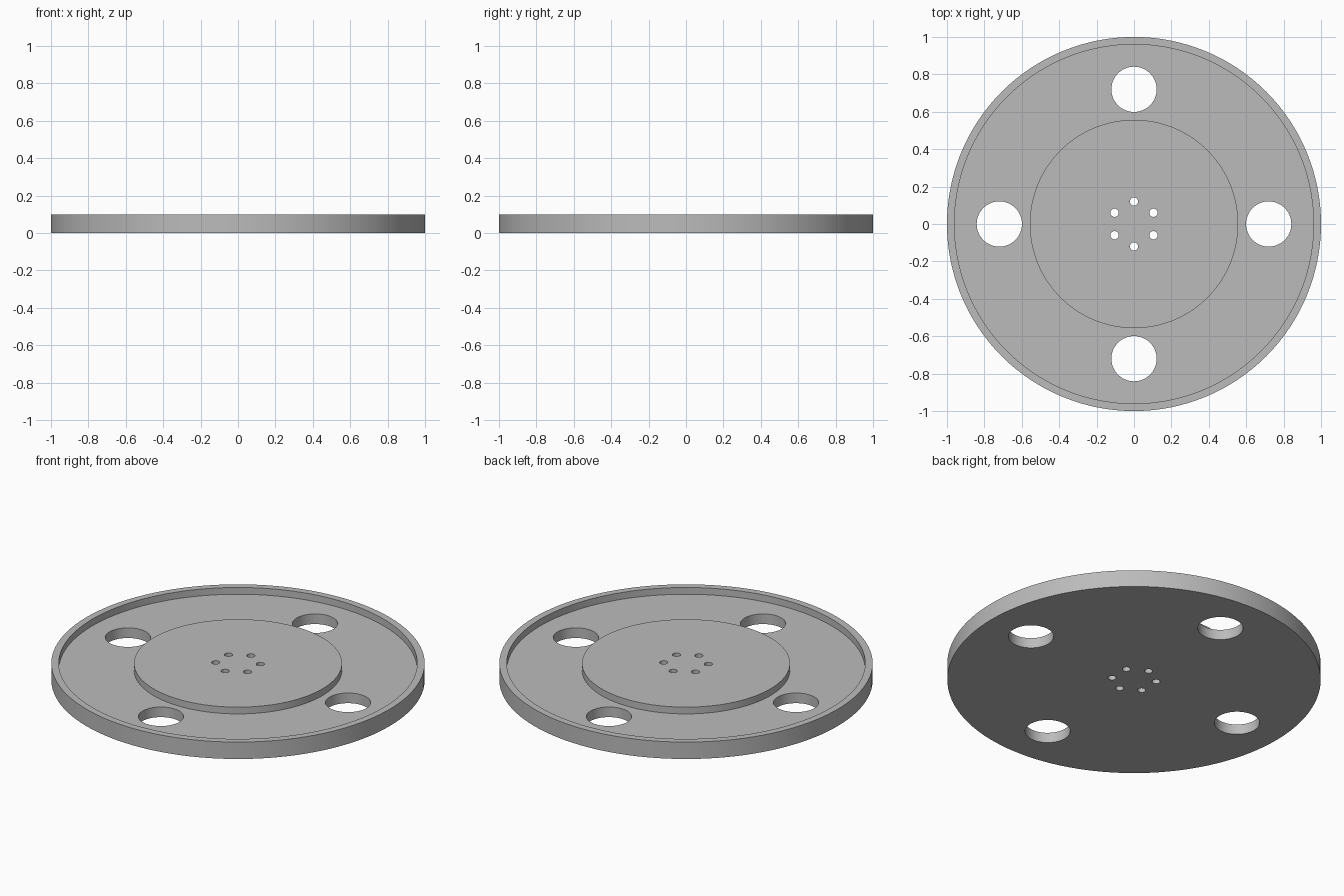
import bpy, bmesh
from math import cos, sin, pi, radians, tau

cube = bpy.data.objects.get("Cube")
if cube:
    bpy.data.objects.remove(cube, do_unlink=True)

HEIGHT, FLOOR = 0.1, 0.06
RIM_OUT, RIM_IN, HUB = 1.0, 0.96, 0.557

grey = bpy.data.materials.new("plain grey")
grey.use_nodes = True
colour = (0.5, 0.5, 0.5, 1)
grey.diffuse_color = colour
grey.node_tree.nodes["Principled BSDF"].inputs["Base Color"].default_value = colour


def make_object(name, bm):
    bmesh.ops.recalc_face_normals(bm, faces=bm.faces)
    mesh = bpy.data.meshes.new(name)
    bm.to_mesh(mesh)
    bm.free()
    mesh.materials.append(grey)
    obj = bpy.data.objects.new(name, mesh)
    bpy.context.collection.objects.link(obj)
    return obj


def add_cylinder(bm, x, y, radius, segments):
    """Upright prism tall enough to pass through the whole plate."""
    ring = [bm.verts.new((x + radius * cos(tau * i / segments),
                          y + radius * sin(tau * i / segments), -HEIGHT))
            for i in range(segments)]
    base = bm.faces.new(ring)
    top = bmesh.ops.extrude_face_region(bm, geom=[base])["geom"]
    bmesh.ops.translate(bm, vec=(0, 0, 3 * HEIGHT),
                        verts=[v for v in top if isinstance(v, bmesh.types.BMVert)])


# Turned plate: flat underside, raised rim, recessed floor, raised hub
profile = [(0, 0), (RIM_OUT, 0), (RIM_OUT, HEIGHT), (RIM_IN, HEIGHT),
           (RIM_IN, FLOOR), (HUB, FLOOR), (HUB, HEIGHT), (0, HEIGHT)]
bm = bmesh.new()
points = [bm.verts.new((r, 0, z)) for r, z in profile]
edges = [bm.edges.new(pair) for pair in zip(points, points[1:])]
bmesh.ops.spin(bm, geom=points + edges, cent=(0, 0, 0), axis=(0, 0, 1),
               angle=tau, steps=128)
bmesh.ops.remove_doubles(bm, verts=bm.verts, dist=0.0001)
plate = make_object("flanged_plate", bm)

# Four large holes in the floor and six small bolt holes in the hub
bm = bmesh.new()
for count, ring_radius, hole_radius, segments in ((4, 0.72, 0.121, 64),
                                                  (6, 0.12, 0.022, 32)):
    for i in range(count):
        a = pi / 2 + tau * i / count
        add_cylinder(bm, ring_radius * cos(a), ring_radius * sin(a),
                     hole_radius, segments)
cutter = make_object("hole_cutter", bm)
cutter.hide_render = True

cut = plate.modifiers.new("holes", "BOOLEAN")
cut.operation = "DIFFERENCE"
cut.solver = "EXACT"
cut.object = cutter

# Apply the cut, then smooth the walls while keeping the rims crisp
bpy.ops.object.select_all(action="DESELECT")
plate.select_set(True)
bpy.context.view_layer.objects.active = plate
bpy.ops.object.modifier_apply(modifier=cut.name)
bpy.data.objects.remove(cutter, do_unlink=True)
bpy.ops.object.shade_smooth_by_angle(angle=radians(30))
